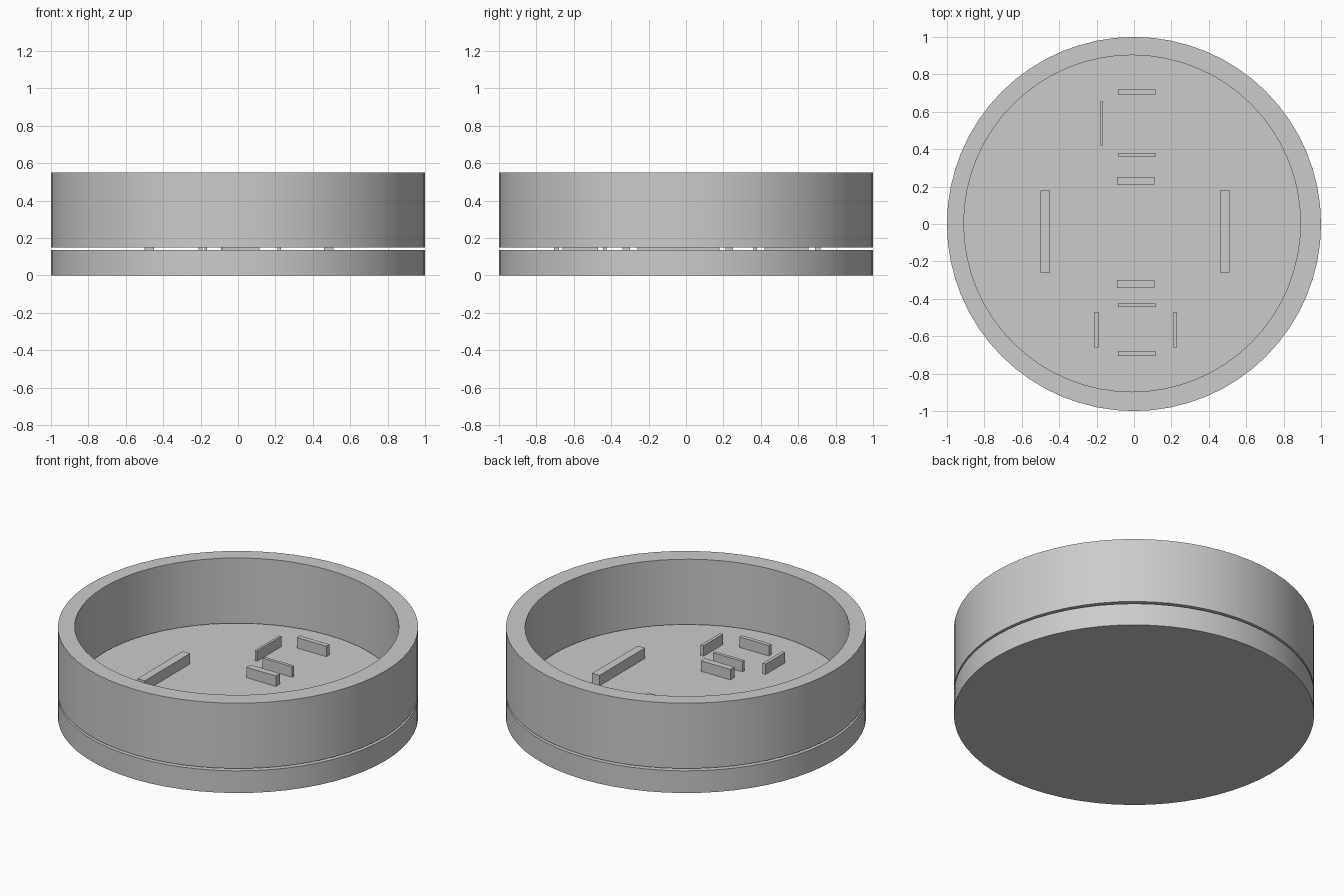
import bpy
import bmesh
from math import cos, sin, tau, radians

SEGMENTS = 64
FLOOR = 0.136

cube = bpy.data.objects.get("Cube")
if cube:
    bpy.data.objects.remove(cube, do_unlink=True)

grey = bpy.data.materials.new("plain grey")
grey.use_nodes = True
grey.diffuse_color = (0.6, 0.6, 0.6, 1)
grey.node_tree.nodes["Principled BSDF"].inputs["Base Color"].default_value = grey.diffuse_color


def finish(name, bm):
    bmesh.ops.recalc_face_normals(bm, faces=bm.faces)
    mesh = bpy.data.meshes.new(name)
    bm.to_mesh(mesh)
    bm.free()
    mesh.materials.append(grey)
    obj = bpy.data.objects.new(name, mesh)
    bpy.context.collection.objects.link(obj)
    return obj


def smooth(obj):
    bpy.ops.object.select_all(action="DESELECT")
    obj.select_set(True)
    bpy.context.view_layer.objects.active = obj
    bpy.ops.object.shade_smooth_by_angle(angle=radians(30))


def circle(bm, radius, z, cx=0, cy=0):
    return [bm.verts.new((cx + radius * cos(tau * i / SEGMENTS),
                          cy + radius * sin(tau * i / SEGMENTS), z))
            for i in range(SEGMENTS)]


def bridge(bm, a, b):
    for i in range(SEGMENTS):
        j = (i + 1) % SEGMENTS
        bm.faces.new((a[i], a[j], b[j], b[i]))


def bar(name, x0, x1, y0, y1):
    bm = bmesh.new()
    bmesh.ops.create_cube(bm, size=1)
    top = 0.2
    bmesh.ops.scale(bm, vec=(x1 - x0, y1 - y0, top - FLOOR), verts=bm.verts)
    bmesh.ops.translate(bm, vec=((x0 + x1) / 2, (y0 + y1) / 2, (top + FLOOR) / 2),
                        verts=bm.verts)
    finish(name, bm)


# Solid base disc
bm = bmesh.new()
low, high = circle(bm, 1, 0), circle(bm, 1, FLOOR)
bridge(bm, low, high)
bm.faces.new(low)
bm.faces.new(high)
smooth(finish("base_disc", bm))

# Wall ring, held just above the disc, with a slightly offset bore
bm = bmesh.new()
loops = [circle(bm, 1, 0.15), circle(bm, 1, 0.55),
         circle(bm, 0.9, 0.55, -0.01, 0.003), circle(bm, 0.9, 0.15, -0.01, 0.003)]
for k in range(4):
    bridge(bm, loops[k], loops[(k + 1) % 4])
smooth(finish("wall_ring", bm))

# Bars lying across the floor, back to front
cross_bars = {"back_outer": (0.69, 0.72), "back_inner": (0.36, 0.38),
              "back_middle": (0.21, 0.25), "front_middle": (-0.34, -0.3),
              "front_inner": (-0.445, -0.425), "front_outer": (-0.705, -0.68)}
for name, (y0, y1) in cross_bars.items():
    shift = 0.01 if "middle" in name else 0.015
    bar(name + "_bar", shift - 0.1, shift + 0.1, y0, y1)

# Bars running front to back
bar("right_long_bar", -0.5, -0.45, -0.26, 0.18)
bar("left_long_bar", 0.46, 0.51, -0.26, 0.18)
bar("right_front_bar", -0.21, -0.19, -0.66, -0.47)
bar("left_front_bar", 0.21, 0.23, -0.66, -0.47)
bar("right_back_bar", -0.18, -0.165, 0.42, 0.655)
